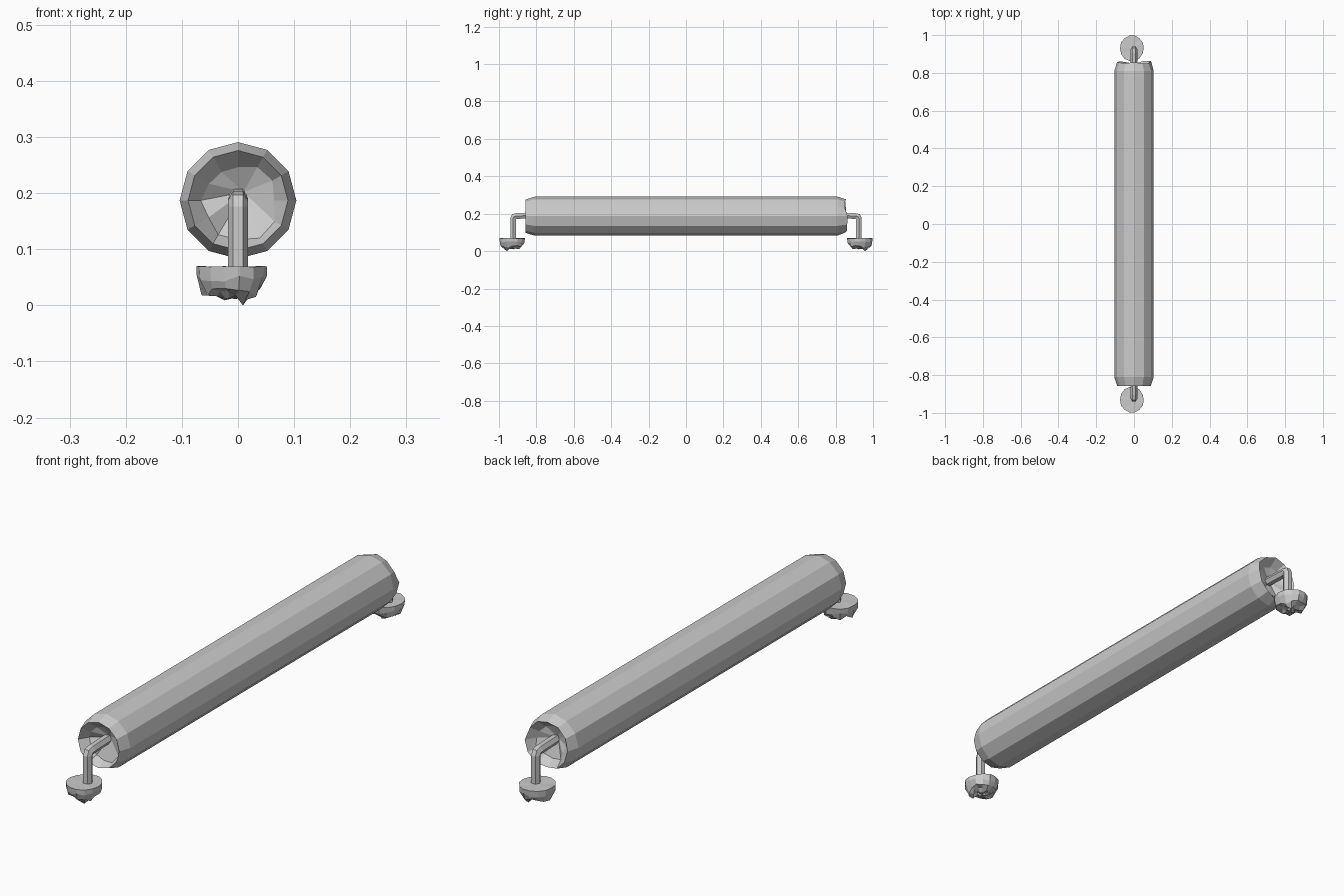
import bpy, bmesh, random
from math import sin, cos, pi
from mathutils import Vector

if "Cube" in bpy.data.objects:
    bpy.data.objects.remove(bpy.data.objects["Cube"])

random.seed(7)
CZ = 0.187  # log axis height


def build(name, rings, start=None, end=None):
    """Loft equal-length vertex rings; optional tip points close the ends."""
    bm = bmesh.new()
    loops = [[bm.verts.new(p) for p in ring] for ring in rings]
    n = len(loops[0])
    for a, b in zip(loops, loops[1:]):
        for i in range(n):
            j = (i + 1) % n
            bm.faces.new((a[i], a[j], b[j], b[i]))
    for loop, tip in ((loops[0], start), (loops[-1], end)):
        if tip is None:
            bm.faces.new(loop)
        else:
            t = bm.verts.new(tip)
            for i in range(n):
                bm.faces.new((loop[i], loop[(i + 1) % n], t))
    bmesh.ops.recalc_face_normals(bm, faces=bm.faces)
    me = bpy.data.meshes.new(name)
    bm.to_mesh(me)
    bm.free()
    ob = bpy.data.objects.new(name, me)
    bpy.context.collection.objects.link(ob)
    return ob


def mirror_y(ob):
    m = ob.modifiers.new("mirror", 'MIRROR')
    m.use_axis = (False, True, False)


def log_ring(r, y, jr=0.0, jy=0.0):
    out = []
    for i in range(12):
        a = i * pi / 6
        q = r + random.uniform(-jr, jr)
        out.append((q * cos(a), y + random.uniform(-jy, jy), CZ + q * sin(a)))
    return out


# Twelve-sided hanging log with chamfered ends and rough hollowed faces
build("log", [
    log_ring(0.068, -0.825, 0.010, 0.008),
    log_ring(0.089, -0.858),
    log_ring(0.104, -0.81),
    log_ring(0.104, 0.81),
    log_ring(0.090, 0.856, 0.0, 0.010),
    log_ring(0.068, 0.825, 0.010, 0.008),
], start=(0.01, -0.80, CZ + 0.015), end=(-0.01, 0.80, CZ + 0.01))


# Bent hexagonal rods, one at each end
def rod_ring(c, u, v, r=0.018):
    return [Vector(c) + r * (cos(i * pi / 3) * Vector(u) + sin(i * pi / 3) * Vector(v))
            for i in range(6)]


X = (1, 0, 0)
rod = build("bent_rod", [
    rod_ring((0, -0.924, 0.06), X, (0, 1, 0)),
    rod_ring((0, -0.924, 0.176), X, (0, 1, 0)),
    rod_ring((0, -0.918, 0.186), X, (0, 0.8, -0.7)),
    rod_ring((0, -0.905, 0.188), X, (0, 0, -1)),
    rod_ring((0, -0.79, 0.192), X, (0, 0, -1)),
])
mirror_y(rod)


# Flat-topped rocky lumps with jagged undersides
def rock_ring(f, z, jf, jz):
    out = []
    for i in range(14):
        a = i * pi / 7
        q = f * (1 + random.uniform(-jf, jf))
        out.append((-0.011 + 0.063 * q * cos(a), -0.93 + 0.07 * q * sin(a),
                    z + random.uniform(-jz, jz)))
    return out


rock = build("rock_base", [
    rock_ring(1.0, 0.069, 0.03, 0.001),
    rock_ring(0.96, 0.047, 0.04, 0.007),
    rock_ring(0.82, 0.024, 0.10, 0.009),
    rock_ring(0.50, 0.017, 0.22, 0.010),
    rock_ring(0.25, 0.013, 0.25, 0.009),
], start=(-0.011, -0.93, 0.069), end=(-0.012, -0.93, 0.012))
low = min(rock.data.vertices, key=lambda v: v.co.z)
low.co.z = 0.0
mirror_y(rock)
